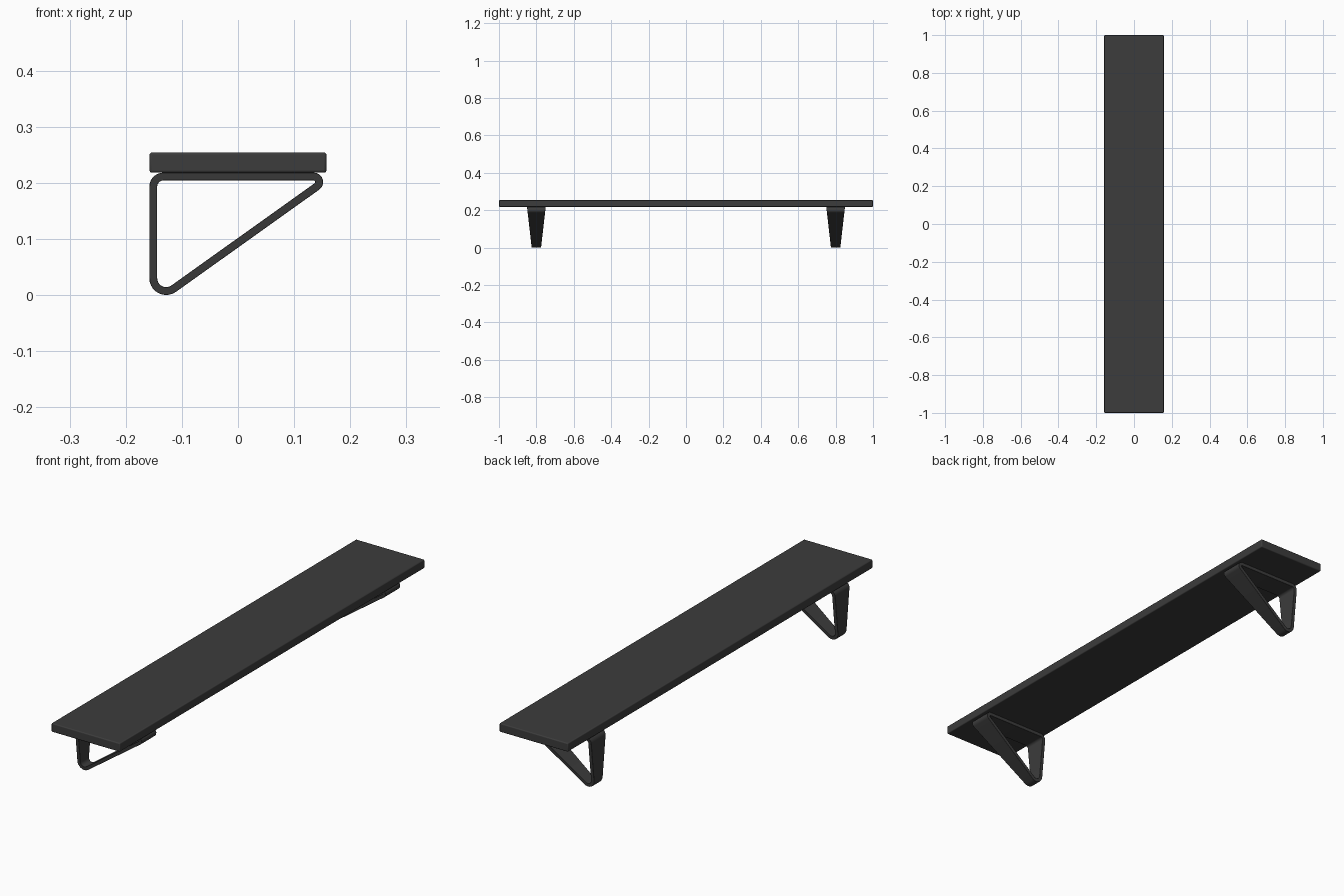
import bpy, bmesh, math

if "Cube" in bpy.data.objects:
    bpy.data.objects.remove(bpy.data.objects["Cube"])

dark = bpy.data.materials.new("dark_grey")
dark.diffuse_color = (0.045, 0.045, 0.045, 1)
dark.use_nodes = True
dark.node_tree.nodes["Principled BSDF"].inputs["Base Color"].default_value = dark.diffuse_color


def finish(obj, bevel, segments):
    obj.data.materials.append(dark)
    mod = obj.modifiers.new("bevel", "BEVEL")
    mod.width, mod.segments = bevel, segments
    mod.limit_method, mod.angle_limit = "ANGLE", math.radians(50)
    bpy.ops.object.select_all(action="DESELECT")
    obj.select_set(True)
    bpy.context.view_layer.objects.active = obj
    bpy.ops.object.shade_smooth_by_angle(angle=math.radians(40))


# Shelf board
bpy.ops.mesh.primitive_cube_add(size=1, location=(0, 0, 0.236))
board = bpy.context.object
board.name = "shelf_board"
board.scale = (0.315, 2, 0.036)
bpy.ops.object.transform_apply(location=False, rotation=False, scale=True)
finish(board, 0.004, 3)

# Bracket strap: rounded triangle loop, given as arc centre, outer radius, start and end angle
THICK = 0.014
SLANT = 35.4
CORNERS = [
    (-0.128, 0.030, 0.030, 180, 270 + SLANT),
    (0.135, 0.2013, 0.0167, -90 + SLANT, 90),
    (-0.133, 0.193, 0.025, 90, 180),
]
ARC_STEPS = 10


def half_width(z):
    return 0.025 + 0.025 * z / 0.218


def make_bracket(name, y):
    bm = bmesh.new()
    rings = []
    for cx, cz, radius, a0, a1 in CORNERS:
        for i in range(ARC_STEPS + 1):
            a = math.radians(a0 + (a1 - a0) * i / ARC_STEPS)
            ring = []
            for r, side in ((radius, -1), (radius, 1), (radius - THICK, 1), (radius - THICK, -1)):
                x, z = cx + r * math.cos(a), cz + r * math.sin(a)
                ring.append(bm.verts.new((x, y + side * half_width(z), z)))
            rings.append(ring)
    for k, ring in enumerate(rings):
        nxt = rings[(k + 1) % len(rings)]
        for j in range(4):
            m = (j + 1) % 4
            bm.faces.new((ring[j], ring[m], nxt[m], nxt[j]))
    bmesh.ops.recalc_face_normals(bm, faces=bm.faces)
    mesh = bpy.data.meshes.new(name)
    bm.to_mesh(mesh)
    bm.free()
    obj = bpy.data.objects.new(name, mesh)
    bpy.context.collection.objects.link(obj)
    finish(obj, 0.001, 2)


# Two matching brackets
make_bracket("front_bracket", -0.8)
make_bracket("back_bracket", 0.8)
